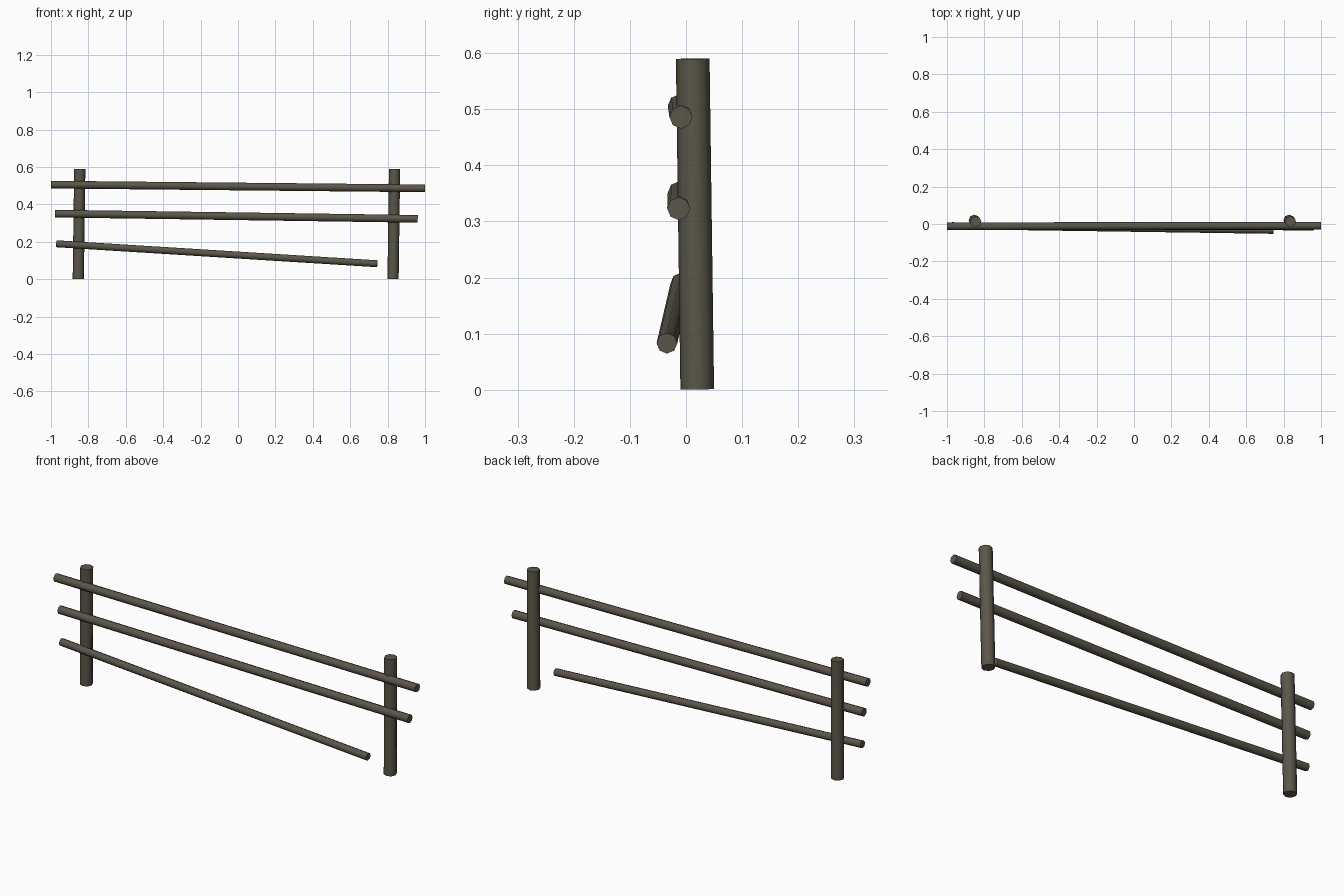
import bpy
from mathutils import Vector

if "Cube" in bpy.data.objects:
    bpy.data.objects.remove(bpy.data.objects["Cube"])

wood = bpy.data.materials.new("weathered_wood")
wood.diffuse_color = (0.105, 0.094, 0.068, 1)
wood.use_nodes = True
wood.node_tree.nodes["Principled BSDF"].inputs["Base Color"].default_value = wood.diffuse_color


def pole(name, start, end, radius, sides=8):
    """Round pole running between two points, smooth sides and flat ends."""
    a, b = Vector(start), Vector(end)
    axis = b - a
    bpy.ops.mesh.primitive_cylinder_add(
        vertices=sides, radius=radius, depth=axis.length, location=(a + b) / 2,
        rotation=axis.to_track_quat('Z', 'Y').to_euler())
    ob = bpy.context.object
    ob.name = name
    ob.data.materials.append(wood)
    bpy.ops.object.shade_smooth_by_angle(angle=1.05)
    return ob


# Upright posts, leaning slightly
pole("left_post", (-0.854, 0.020, 0.001), (-0.846, 0.012, 0.590), 0.030)
pole("right_post", (0.829, 0.020, 0.001), (0.837, 0.012, 0.590), 0.030)

# Horizontal rails, the lowest one fallen at its right end
pole("top_rail", (-1.0, -0.012, 0.506), (1.0, -0.009, 0.486), 0.0205)
pole("middle_rail", (-0.978, -0.012, 0.351), (0.961, -0.013, 0.323), 0.0205)
pole("bottom_rail", (-0.972, -0.009, 0.190), (0.745, -0.034, 0.083), 0.0185)
